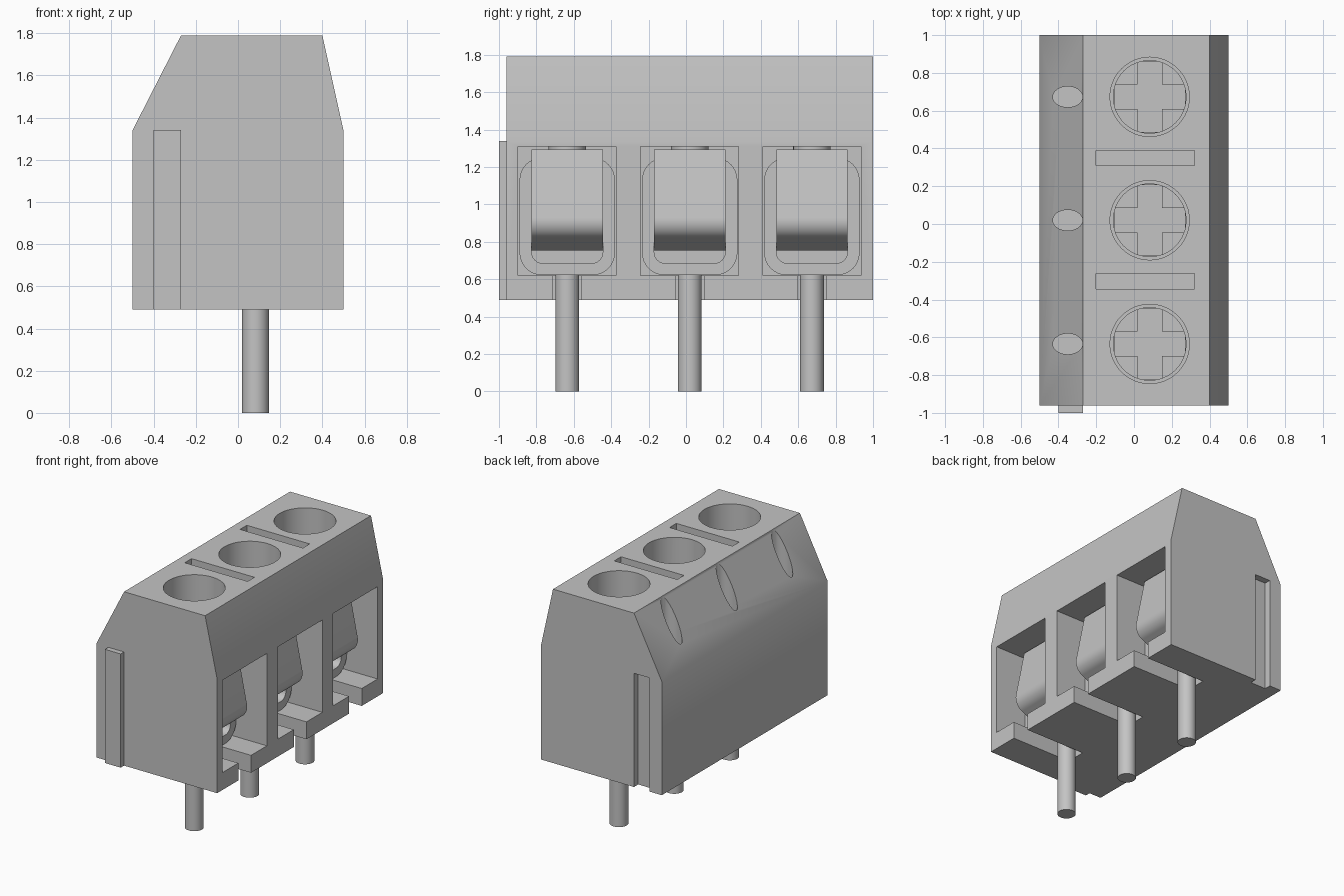
import bpy, bmesh
from math import sin, cos, pi, radians

old = bpy.data.objects.get("Cube")
if old:
    bpy.data.objects.remove(old)

grey = bpy.data.materials.new("plain grey")
grey.use_nodes = True
colour = (0.55, 0.55, 0.55, 1)
grey.diffuse_color = colour
grey.node_tree.nodes["Principled BSDF"].inputs["Base Color"].default_value = colour


def prism(name, outline, axis, a, b):
    """Extrude a flat outline along an axis from a to b."""
    place = {"x": lambda p, t: (t, p[0], p[1]),
             "y": lambda p, t: (p[0], t, p[1]),
             "z": lambda p, t: (p[0], p[1], t)}[axis]
    bm = bmesh.new()
    ends = [[bm.verts.new(place(p, t)) for p in outline] for t in (a, b)]
    for end in ends:
        bm.faces.new(end)
    n = len(outline)
    for i in range(n):
        j = (i + 1) % n
        bm.faces.new((ends[0][i], ends[0][j], ends[1][j], ends[1][i]))
    bmesh.ops.recalc_face_normals(bm, faces=bm.faces)
    mesh = bpy.data.meshes.new(name)
    bm.to_mesh(mesh)
    bm.free()
    mesh.materials.append(grey)
    obj = bpy.data.objects.new(name, mesh)
    bpy.context.collection.objects.link(obj)
    return obj


def rect(x0, x1, y0, y1):
    return [(x0, y0), (x1, y0), (x1, y1), (x0, y1)]


def arc(cx, cy, rx, ry, start, end, steps):
    angles = [radians(start + (end - start) * i / steps) for i in range(steps + 1)]
    return [(cx + rx * cos(t), cy + ry * sin(t)) for t in angles]


def ellipse(cx, cy, rx, ry, sides=48):
    return arc(cx, cy, rx, ry, 0, 360, sides)[:-1]


def rounded(x0, x1, y0, y1, r):
    corners = [(x1 - r, y1 - r), (x0 + r, y1 - r), (x0 + r, y0 + r), (x1 - r, y0 + r)]
    return [p for i, c in enumerate(corners)
            for p in arc(*c, r, r, 90 * i, 90 * i + 90, 8)]


def activate(obj):
    bpy.ops.object.select_all(action="DESELECT")
    obj.select_set(True)
    bpy.context.view_layer.objects.active = obj


def cut(obj, cutters):
    activate(obj)
    for cutter in cutters:
        cutter.hide_render = True
        mod = obj.modifiers.new("cut", "BOOLEAN")
        mod.operation, mod.solver, mod.object = "DIFFERENCE", "EXACT", cutter
        bpy.ops.object.modifier_apply(modifier=mod.name)
        bpy.data.objects.remove(cutter)


def smooth(obj):
    activate(obj)
    bpy.ops.object.shade_smooth_by_angle(angle=radians(30))


POLES = (-0.635, 0.02, 0.673)
SCREW_X = 0.083

# Housing with sloped shoulders
body = prism("housing", [(-0.5, 0.49), (0.5, 0.49), (0.5, 1.34), (0.4, 1.79),
                         (-0.27, 1.79), (-0.5, 1.34)], "y", -0.96, 1.0)

# Joining groove on the back end, slots between the screw wells
cutters = [prism("groove_cutter", rect(-0.4, -0.27, 0.4, 1.34), "y", 0.95, 1.1)]
for y in (-0.303, 0.35):
    cutters.append(prism("slot_cutter", rect(-0.2, 0.32, y - 0.04, y + 0.04), "z", 1.6, 1.9))

# Wire pockets, pin notches, screw wells and probe holes
for y in POLES:
    cutters += [
        prism("pocket_cutter", rect(y - 0.262, y + 0.262, 0.62, 1.31), "x", -0.12, 0.6),
        prism("notch_cutter", rect(0.0, 0.6, y - 0.075, y + 0.075), "z", 0.4, 0.7),
        prism("well_cutter", ellipse(SCREW_X, y, 0.21, 0.21), "z", 1.35, 1.9),
        prism("probe_cutter", ellipse(-0.351, y, 0.079, 0.055, 32), "z", 1.1, 1.9),
    ]
cut(body, cutters)
smooth(body)

# Joining rail on the front end
prism("joining_rail", rect(-0.4, -0.27, 0.49, 1.34), "y", -1.0, -0.96)

# Profile of the bent wire guard: flap, leaning face, rolled lip
guard = ([(-0.05, 1.295), (0.31, 1.295)] + arc(0.287, 0.91, 0.1, 0.1, 11.6, -65, 12)
         + [(0.19, 0.755), (0.173, 0.791)] + arc(0.287, 0.91, 0.06, 0.06, -65, 11.6, 12)
         + [(0.27, 1.255), (-0.05, 1.255)])

for name, y in zip(("front", "middle", "back"), POLES):
    # Solder pin
    smooth(prism(name + "_pin", ellipse(SCREW_X, y, 0.064, 0.064, 32), "z", 0, 0.65))

    # Rounded clamp cage
    cage = prism(name + "_clamp_cage", rounded(y - 0.255, y + 0.255, 0.622, 1.25, 0.12),
                 "x", -0.1, 0.25)
    cut(cage, [prism("cage_cutter", rounded(y - 0.19, y + 0.19, 0.685, 1.19, 0.06),
                     "x", -0.2, 0.4)])
    smooth(cage)

    # Wire guard
    smooth(prism(name + "_wire_guard", guard, "y", y - 0.19, y + 0.19))

    # Screw shaft and cross-slotted head
    smooth(prism(name + "_screw_shaft", ellipse(SCREW_X, y, 0.1, 0.1, 32), "z", 1.2, 1.36))
    head = prism(name + "_screw_head", ellipse(SCREW_X, y, 0.195, 0.195), "z", 1.34, 1.46)
    cut(head, [prism("cross_cutter", rect(SCREW_X - a, SCREW_X + a, y - b, y + b), "z", 1.4, 1.5)
               for a, b in ((0.065, 0.187), (0.187, 0.065))])
    smooth(head)
